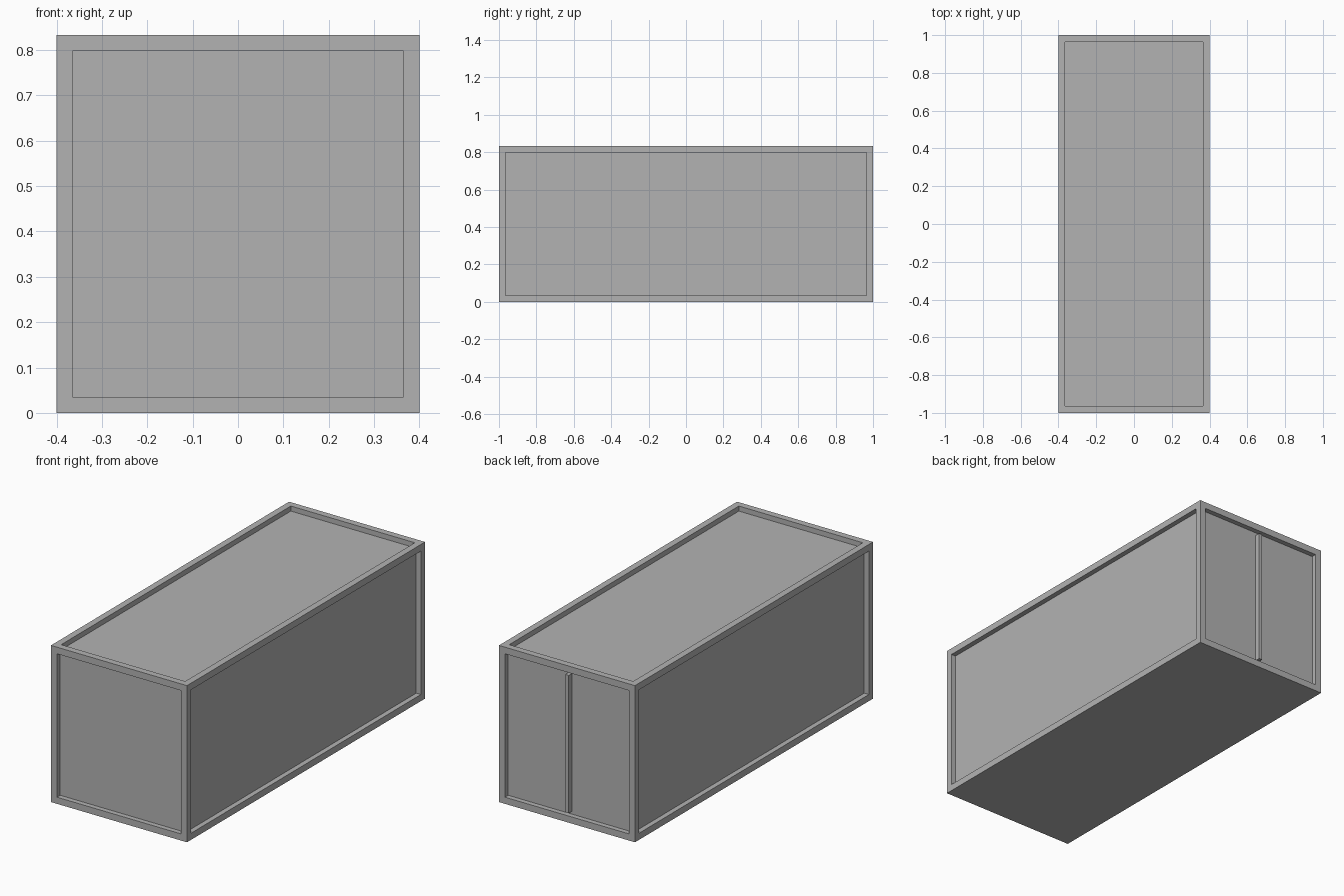
import bpy
import bmesh
from mathutils import Matrix, Vector

WIDTH, LENGTH, HEIGHT = 0.8, 2.0, 0.833
FRAME = 0.05      # width of the frame around each panel
RECESS = 0.027    # depth of the panels behind the frame
BAR = 0.02        # width of the bar between the doors

cube = bpy.data.objects.get("Cube")
if cube:
    bpy.data.objects.remove(cube, do_unlink=True)

grey = bpy.data.materials.new("plain_grey")
grey.use_nodes = True
colour = (0.45, 0.45, 0.45, 1.0)
grey.diffuse_color = colour
grey.node_tree.nodes["Principled BSDF"].inputs["Base Color"].default_value = colour


def box(name, size, centre, recessed=False):
    """Box whose faces, except the underside, can be sunk inside a frame."""
    bm = bmesh.new()
    bmesh.ops.create_cube(bm, size=1, matrix=Matrix.Diagonal((*size, 1)))
    if recessed:
        bm.normal_update()
        panels = [f for f in bm.faces if f.normal.z > -0.5]
        for face in panels:
            inward = -face.normal.copy() * RECESS
            bmesh.ops.inset_individual(bm, faces=[face], thickness=FRAME)
            bmesh.ops.inset_individual(bm, faces=[face], thickness=0)
            bmesh.ops.translate(bm, verts=face.verts, vec=inward)
    bmesh.ops.translate(bm, verts=bm.verts, vec=Vector(centre))
    mesh = bpy.data.meshes.new(name)
    bm.to_mesh(mesh)
    bm.free()
    mesh.materials.append(grey)
    obj = bpy.data.objects.new(name, mesh)
    bpy.context.collection.objects.link(obj)
    return obj


# Framed body with sunken walls and roof, flat underneath
box("container_body", (WIDTH, LENGTH, HEIGHT), (0, 0, HEIGHT / 2), recessed=True)

# Upright bar between the two back doors, flush with the frame
box("door_divider", (BAR, RECESS, HEIGHT - 2 * FRAME),
    (0, LENGTH / 2 - RECESS / 2, HEIGHT / 2))
